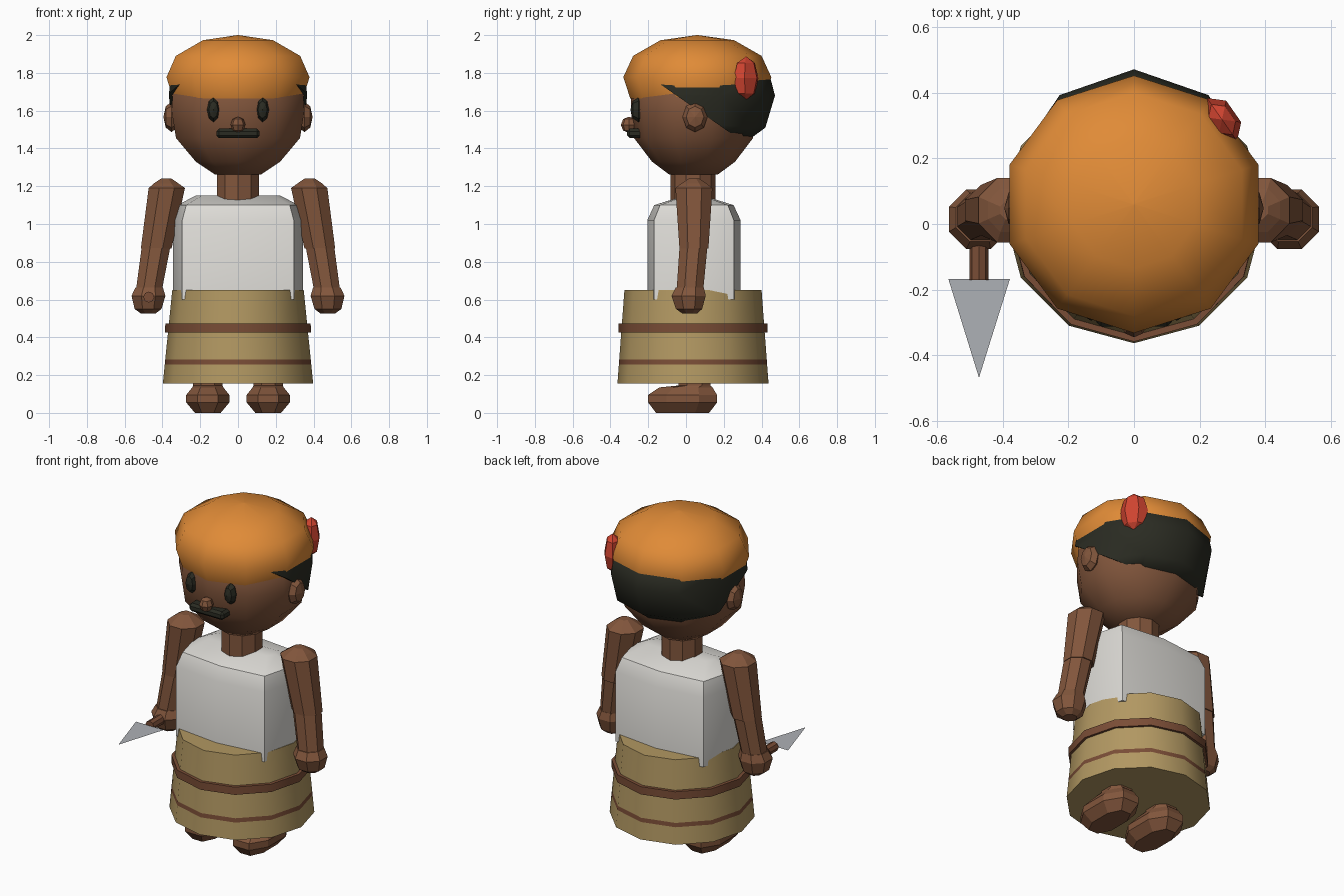
import bpy, bmesh, math
from mathutils import Vector

if "Cube" in bpy.data.objects:
    bpy.data.objects.remove(bpy.data.objects["Cube"])


def material(name, r, g, b):
    lin = lambda c: ((c / 255 + 0.055) / 1.055) ** 2.4 if c > 10 else c / 255 / 12.92
    m = bpy.data.materials.new(name)
    m.diffuse_color = (lin(r), lin(g), lin(b), 1)
    m.use_nodes = True
    m.node_tree.nodes["Principled BSDF"].inputs["Base Color"].default_value = m.diffuse_color
    return m


SKIN = material("brown skin", 130, 86, 60)
HAT = material("orange cloth", 224, 139, 55)
HAIR = material("black hair", 42, 43, 34)
SHIRT = material("off white cloth", 222, 220, 215)
SKIRT = material("tan cloth", 178, 152, 98)
TRIM = material("dark brown trim", 122, 77, 54)
RED = material("red ornament", 208, 68, 48)
STEEL = material("grey steel", 174, 177, 182)


def finish(ob, name, mat, smooth=None):
    ob.name = name
    ob.data.materials.append(mat)
    if smooth:
        bpy.ops.object.select_all(action='DESELECT')
        ob.select_set(True)
        bpy.context.view_layer.objects.active = ob
        bpy.ops.object.shade_smooth_by_angle(angle=math.radians(smooth))
    return ob


def loft(name, mat, rings, n, smooth=None, power=1.0, cut=None, turn=0.0):
    """Skin horizontal rings (cx, cy, z, rx, ry); power < 1 squares the section."""
    bm = bmesh.new()
    loops = []
    for cx, cy, z, rx, ry in rings:
        loop = []
        for i in range(n):
            a = -math.pi / 2 + math.tau * (i + turn) / n
            c, s = math.cos(a), math.sin(a)
            c = 0 if abs(c) < 1e-6 else math.copysign(abs(c) ** power, c)
            s = 0 if abs(s) < 1e-6 else math.copysign(abs(s) ** power, s)
            loop.append(bm.verts.new((cx + rx * c, cy + ry * s, z)))
        loops.append(loop)
    for lo, hi in zip(loops, loops[1:]):
        for i in range(n):
            j = (i + 1) % n
            bm.faces.new((lo[i], lo[j], hi[j], hi[i]))
    bm.faces.new(loops[0][::-1])
    bm.faces.new(loops[-1])
    if cut:
        res = bmesh.ops.bisect_plane(bm, geom=bm.verts[:] + bm.edges[:] + bm.faces[:],
                                     plane_co=cut[0], plane_no=cut[1], clear_inner=True)
        edges = [e for e in res["geom_cut"] if isinstance(e, bmesh.types.BMEdge)]
        bmesh.ops.contextual_create(bm, geom=edges)
    bmesh.ops.recalc_face_normals(bm, faces=bm.faces)
    me = bpy.data.meshes.new(name)
    bm.to_mesh(me)
    bm.free()
    ob = bpy.data.objects.new(name, me)
    bpy.context.collection.objects.link(ob)
    return finish(ob, name, mat, smooth)


def lathe(name, mat, cy, profile, n, **kw):
    """Profile of (z, rx, ry) around a fixed centre."""
    return loft(name, mat, [(0, cy, z, rx, ry) for z, rx, ry in profile], n, **kw)


def ball(name, mat, loc, scale, rot=(0, 0, 0), seg=8, rings=4, smooth=None):
    bpy.ops.mesh.primitive_uv_sphere_add(segments=seg, ring_count=rings, radius=1,
                                         location=loc, rotation=rot)
    ob = bpy.context.object
    ob.scale = scale
    return finish(ob, name, mat, smooth)


# Head, hat and hair
lathe("head", SKIN, 0.04, [(1.263, 0.13, 0.13), (1.33, 0.235, 0.22), (1.455, 0.345, 0.315),
                           (1.60, 0.37, 0.332), (1.70, 0.362, 0.33), (1.85, 0.25, 0.25)],
      10, smooth=50)
lathe("hat", HAT, 0.06, [(1.665, 0.362, 0.355), (1.777, 0.398, 0.392), (1.89, 0.346, 0.34),
                         (1.973, 0.195, 0.195), (2.0, 0.004, 0.004)], 10, smooth=42)
lathe("hair", HAIR, 0.06, [(1.455, 0.29, 0.285), (1.51, 0.365, 0.36), (1.68, 0.385, 0.411),
                           (1.78, 0.375, 0.385), (1.85, 0.25, 0.25)], 10, smooth=50,
      cut=(Vector((0, -0.05, 1.68)), Vector((0, 0.57, 0.82))))
ball("hair_ornament", RED, (0.268, 0.318, 1.772), (0.05, 0.08, 0.115),
     (0, 0, math.radians(35)), 6, 4)

# Face
ball("nose", SKIN, (0, -0.302, 1.525), (0.04, 0.043, 0.043))
bpy.ops.mesh.primitive_cube_add(size=1, location=(0, -0.267, 1.48))
moustache = bpy.context.object
moustache.scale = (0.23, 0.09, 0.05)
bpy.ops.object.transform_apply(location=False, rotation=False, scale=True)
bev = moustache.modifiers.new("bevel", 'BEVEL')
bev.width, bev.segments = 0.014, 1
finish(moustache, "moustache", HAIR)
for sx, side in ((-1, "left"), (1, "right")):
    ball(side + "_eye", HAIR, (sx * 0.13, -0.252, 1.605), (0.034, 0.065, 0.042),
         (math.pi / 2, 0, 0))
    ball(side + "_ear", SKIN, (sx * 0.352, 0.048, 1.567), (0.08, 0.066, 0.043),
         (0, math.pi / 2, 0))

# Neck and shirt
lathe("neck", SKIN, 0.037, [(1.08, 0.118, 0.118), (1.30, 0.118, 0.118)], 10)
lathe("shirt", SHIRT, 0.042, [(0.60, 0.345, 0.247), (1.02, 0.345, 0.247), (1.10, 0.32, 0.21),
                              (1.15, 0.225, 0.05)], 8, power=0.45, smooth=35)

# Skirt with a painted lower stripe and a raised band
def skirt_row(z, grow=0.0):
    t = (0.65 - z) / 0.495
    return (z, 0.348 + 0.05 * t + grow, 0.363 + 0.037 * t + grow)


skirt = lathe("skirt", SKIRT, 0.037, [skirt_row(z) for z in (0.155, 0.257, 0.282, 0.65)],
              12, smooth=40)
skirt.data.materials.append(TRIM)
for p in skirt.data.polygons:
    if 0.258 < p.center.z < 0.281:
        p.material_index = 1
lathe("skirt_band", TRIM, 0.037, [skirt_row(0.425, 0.015), skirt_row(0.472, 0.019)],
      12, smooth=40)

# Arms and feet
for sx, side in ((-1, "left"), (1, "right")):
    loft(side + "_upper_arm", SKIN,
         [(sx * 0.433, 0.042, 0.87, 0.088, 0.083), (sx * 0.377, 0.042, 1.19, 0.104, 0.106),
          (sx * 0.38, 0.042, 1.215, 0.07, 0.072), (sx * 0.38, 0.042, 1.24, 0.03, 0.03)], 8, turn=0.5)
    loft(side + "_forearm", SKIN,
         [(sx * 0.473, 0.02, 0.64, 0.074, 0.076), (sx * 0.433, 0.04, 0.885, 0.082, 0.08)],
         8, turn=0.5)
    loft(side + "_hand", SKIN,
         [(sx * 0.475, 0.02, 0.525, 0.04, 0.04), (sx * 0.476, 0.016, 0.55, 0.077, 0.075),
          (sx * 0.474, 0.014, 0.62, 0.097, 0.098), (sx * 0.47, 0.02, 0.665, 0.078, 0.08)],
         8, turn=0.5)
    loft(side + "_foot", SKIN,
         [(sx * 0.16, -0.018, 0.0, 0.073, 0.15), (sx * 0.16, -0.018, 0.055, 0.122, 0.195),
          (sx * 0.16, -0.018, 0.095, 0.122, 0.195), (sx * 0.16, 0.0, 0.135, 0.088, 0.15),
          (sx * 0.16, 0.045, 0.145, 0.083, 0.09), (sx * 0.16, 0.045, 0.22, 0.083, 0.09)],
         8, turn=0.5, power=0.85)

# Trowel held in the left hand
bpy.ops.mesh.primitive_cylinder_add(vertices=8, radius=0.029, depth=0.16,
                                    location=(-0.472, -0.09, 0.613),
                                    rotation=(math.pi / 2, 0, 0))
finish(bpy.context.object, "trowel_handle", TRIM)
blade = bpy.data.meshes.new("trowel_blade")
blade.from_pydata([(-0.565, -0.168, 0.613), (-0.472, -0.468, 0.613), (-0.378, -0.168, 0.613)],
                  [], [(0, 1, 2)])
blade_ob = bpy.data.objects.new("trowel_blade", blade)
bpy.context.collection.objects.link(blade_ob)
finish(blade_ob, "trowel_blade", STEEL)
